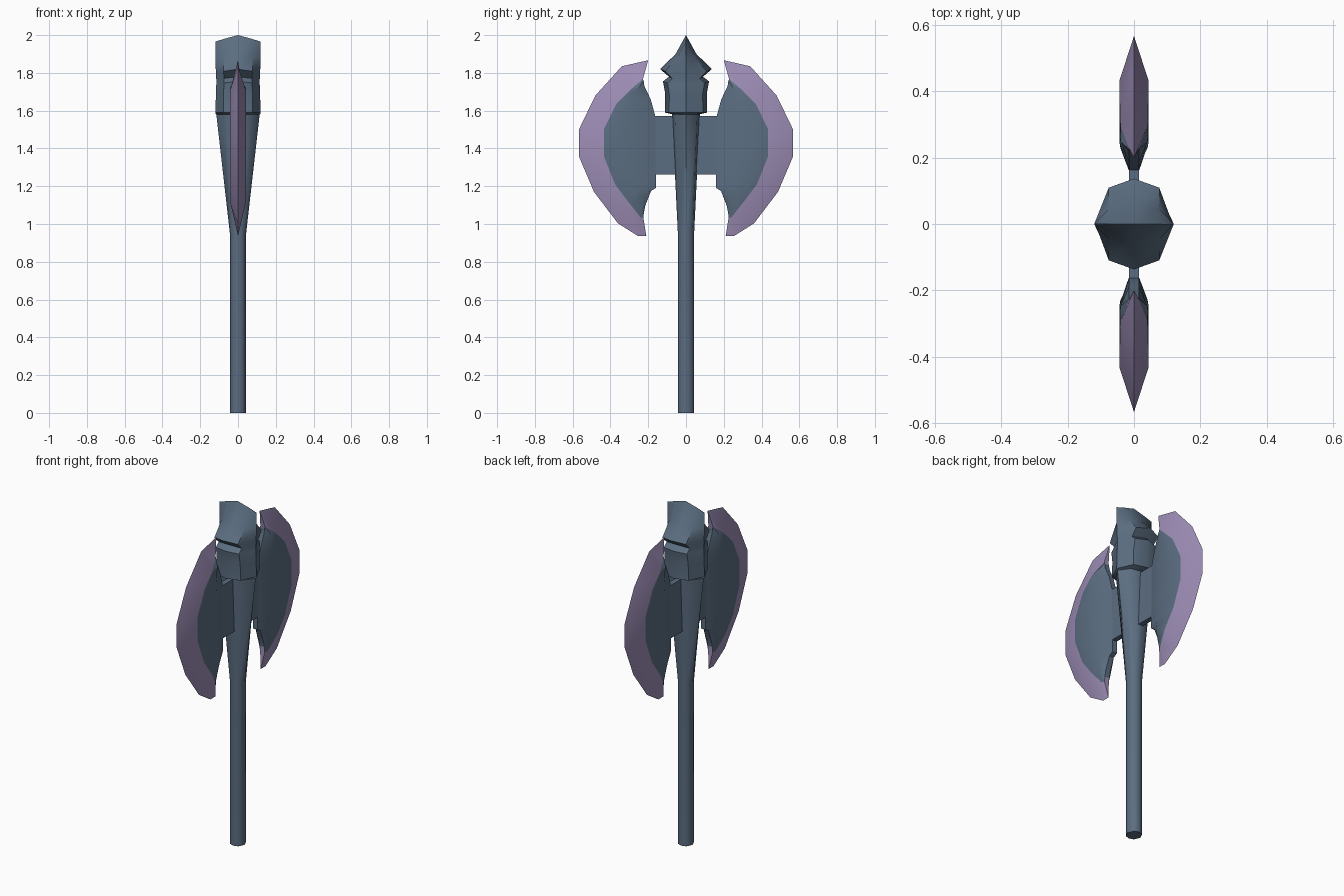
import bpy
import bmesh
from math import radians, pi

cube = bpy.data.objects.get("Cube")
if cube:
    bpy.data.objects.remove(cube, do_unlink=True)


def material(name, rgb):
    m = bpy.data.materials.new(name)
    m.use_nodes = True
    m.diffuse_color = (*rgb, 1)
    m.node_tree.nodes["Principled BSDF"].inputs["Base Color"].default_value = (*rgb, 1)
    return m


slate = material("slate steel", (0.105, 0.155, 0.22))
violet = material("violet edge", (0.34, 0.27, 0.47))


def loft(name, rings, materials, rule=None, angle=50):
    """Skin closed rings of points, cap both ends, shade by angle."""
    bm = bmesh.new()
    loops = [[bm.verts.new(p) for p in ring] for ring in rings]
    n = len(loops[0])
    for a, b in zip(loops, loops[1:]):
        for i in range(n):
            j = (i + 1) % n
            face = bm.faces.new((a[i], a[j], b[j], b[i]))
            face.material_index = rule(i) if rule else 0
    for cap in (loops[0], loops[-1]):
        bm.faces.new(cap).material_index = len(materials) - 1
    bmesh.ops.remove_doubles(bm, verts=bm.verts, dist=0.0005)
    bmesh.ops.recalc_face_normals(bm, faces=bm.faces)
    mesh = bpy.data.meshes.new(name)
    bm.to_mesh(mesh)
    bm.free()
    obj = bpy.data.objects.new(name, mesh)
    bpy.context.collection.objects.link(obj)
    for m in materials:
        mesh.materials.append(m)
    bpy.ops.object.select_all(action="DESELECT")
    obj.select_set(True)
    bpy.context.view_layer.objects.active = obj
    bpy.ops.object.shade_smooth_by_angle(angle=radians(angle))
    return obj


def octagon(x, y, z, drop=0.0):
    """Eight-sided ring with corners on the axes; sides hang by drop."""
    a, b = 0.65 * x, 0.8 * y
    low, mid = z - drop, z - 0.6 * drop
    return [(x, 0, low), (a, b, mid), (0, y, z), (-a, b, mid),
            (-x, 0, low), (-a, -b, mid), (0, -y, z), (a, -b, mid)]


# Handle: straight grip flaring into the head
loft("handle", [octagon(0.043, 0.043, 0), octagon(0.043, 0.043, 0.95),
                octagon(0.117, 0.075, 1.6)], [slate])

# Head: stepped collar rising to a ridge along x
head_profile = [(0.117, 0.07, 1.58), (0.12, 0.112, 1.59), (0.117, 0.11, 1.69),
                (0.115, 0.122, 1.755), (0.115, 0.09, 1.78), (0.117, 0.137, 1.82),
                (0.12, 0.055, 1.9), (0.12, 0, 2.0)]
loft("head", [octagon(x, y, z, 0.035 * max(0, z - 1.6) / 0.4)
              for x, y, z in head_profile], [slate], angle=45)

# Socket plate joining both blades through the handle
loft("socket_plate", [[(x, y, z) for x, y in ((-.015, -.17), (.015, -.17),
                                              (.015, .17), (-.015, .17))]
                      for z in (1.263, 1.573)], [slate])

# Blade columns, top to bottom: cutting edge, bevel line, back (y, z), half thickness
columns = [((.2, 1.867), (.228, 1.767), (.224, 1.757), .015),
           ((.34, 1.835), (.295, 1.71), (.22, 1.73), .041),
           ((.48, 1.68), (.37, 1.635), (.187, 1.66), .043),
           ((.567, 1.5), (.435, 1.5), (.163, 1.573), .043),
           ((.567, 1.358), (.435, 1.36), (.16, 1.263), .043),
           ((.487, 1.17), (.375, 1.21), (.16, 1.19), .043),
           ((.36, 1.003), (.3, 1.11), (.185, 1.175), .041),
           ((.255, .937), (.24, 1.035), (.215, 1.1), .022),
           ((.21, .937), (.226, 1.035), (.222, 1.065), .015)]


def blade_ring(edge, bevel, back, t):
    mid = [k + 0.38 * (b - k) for k, b in zip(back, bevel)]
    side = [(t, *bevel), (t, *mid), (0.015, *back)]
    return [(0, *edge)] + side + [(-x, y, z) for x, y, z in reversed(side)]


for name, turn in (("back_blade", 0), ("front_blade", pi)):
    blade = loft(name, [blade_ring(*c) for c in columns], [slate, violet],
                 rule=lambda i: int(i in (0, 6)), angle=30)
    blade.rotation_euler.z = turn
